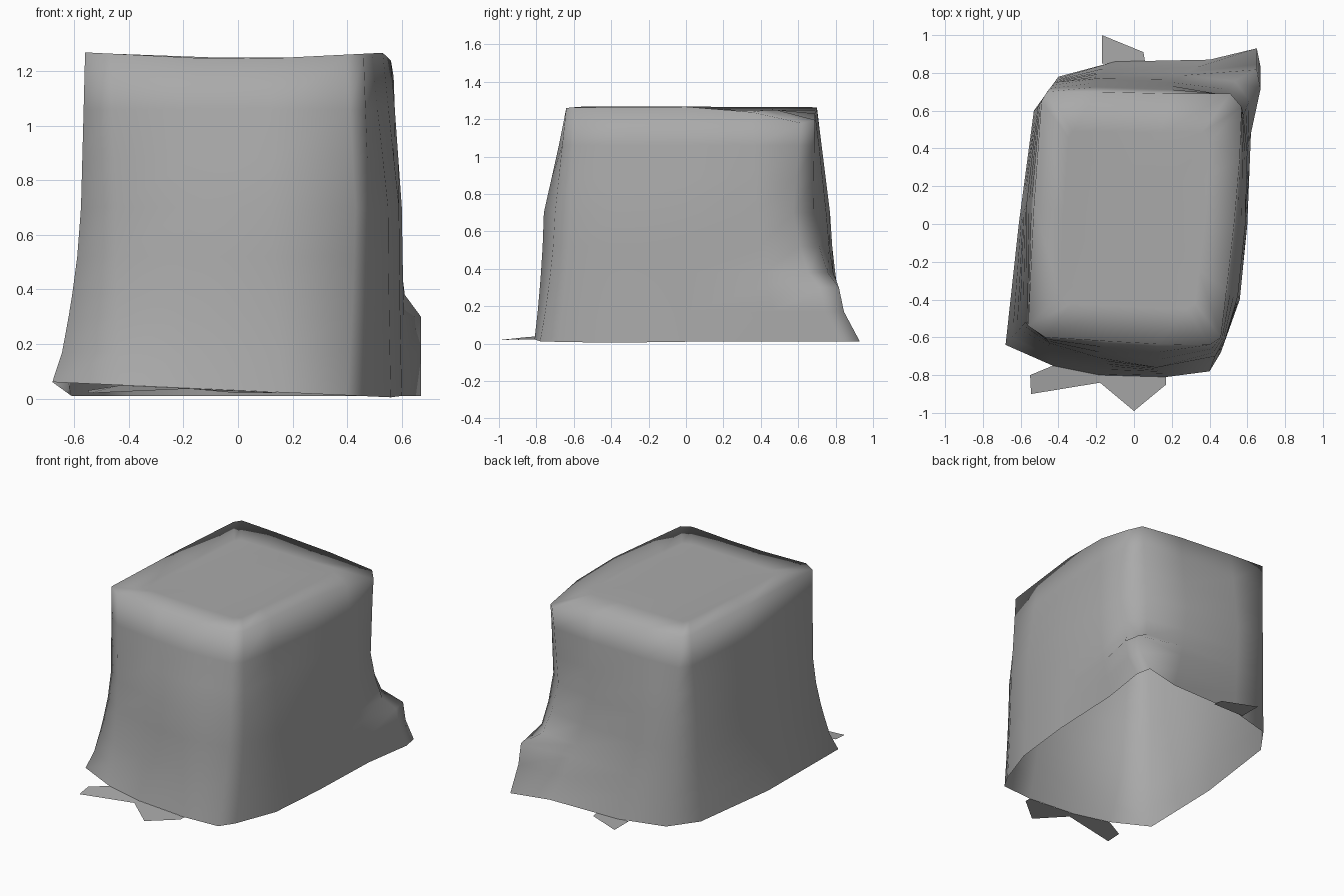
import bpy, bmesh

if "Cube" in bpy.data.objects:
    bpy.data.objects.remove(bpy.data.objects["Cube"])

grey = bpy.data.materials.new("plain grey")
grey.diffuse_color = (0.4, 0.4, 0.4, 1)
grey.use_nodes = True
grey.node_tree.nodes["Principled BSDF"].inputs["Base Color"].default_value = grey.diffuse_color

# Outlines run counter-clockwise from the front left corner
TOP = [(-.56, -.54), (-.47, -.60), (-.15, -.62), (.12, -.635), (.40, -.64), (.46, -.60),
       (.49, -.35), (.53, 0), (.56, .35), (.57, .62), (.51, .69), (.20, .69),
       (-.20, .70), (-.46, .70), (-.49, .65), (-.53, .10)]
MID = [(-.575, -.52), (-.45, -.63), (-.18, -.71), (.12, -.76), (.43, -.70), (.48, -.62),
       (.55, -.38), (.59, 0), (.60, .38), (.58, .575), (.47, .68), (.20, .75),
       (-.20, .77), (-.42, .75), (-.51, .62), (-.57, .10)]
RIM = [(-.68, -.64), (-.43, -.75), (-.18, -.80), (.17, -.81), (.40, -.78), (.46, -.68),
       (.56, -.40), (.60, 0), (.62, .50), (.68, .83), (.67, .93), (.40, .87),
       (-.10, .86), (-.40, .78), (-.53, .60), (-.61, 0)]
Z_TOP, Z_MID = 1.26, .70
FLAP = (9, 10)                              # back right corner flares out as a low flap
SAG = {8: .03, 9: .09, 10: .07, 11: .02}    # back right top corner droops
N = len(TOP)


def mix(a, b, t):
    return a + (b - a) * t


def rim_z(x, y):
    return .03 - .045 * x if y < 0 else .01


def wall_point(i, z):
    """Point of column i at height z, blending the three outlines."""
    if z >= Z_MID:
        t = (z - Z_MID) / (Z_TOP - Z_MID)
        x, y = (mix(m, p, t) for m, p in zip(MID[i], TOP[i]))
        if z == Z_TOP:
            z = 1.24 + .05 * abs(x) - SAG.get(i, 0)
        return x, y, z
    t = (1 - z / Z_MID) ** 1.5
    tx = t
    if i in FLAP:
        tx = .9 if z < .33 else t
        t = max(t, .55) if z < .33 else t
    x, y = mix(MID[i][0], RIM[i][0], tx), mix(MID[i][1], RIM[i][1], t)
    return x, y, (rim_z(x, y) if z == 0 else z)


def finish(bm, name):
    mesh = bpy.data.meshes.new(name)
    bm.to_mesh(mesh)
    bm.free()
    mesh.materials.append(grey)
    for p in mesh.polygons:
        p.use_smooth = True
    ob = bpy.data.objects.new(name, mesh)
    bpy.context.collection.objects.link(ob)
    return ob


# Draped cover: walls, soft top edge and top, open underneath
bm = bmesh.new()
rings = [[bm.verts.new(wall_point(i, z)) for i in range(N)]
         for z in (0, .17, .30, .38, .52, Z_MID, .88, 1.06, Z_TOP)]
for s in (.7, .35):
    rings.append([bm.verts.new((x * s, y * s, 1.25)) for x, y in TOP])
for a, b in zip(rings, rings[1:]):
    for i in range(N):
        j = (i + 1) % N
        bm.faces.new((a[i], a[j], b[j], b[i]))
centre = bm.verts.new((0, 0, 1.25))
for i in range(N):
    bm.faces.new((rings[-1][i], rings[-1][(i + 1) % N], centre))
finish(bm, "draped_cover")

# Loose flat scraps spreading out from the hem
SCRAPS = {
    "front_point": [(-.18, -.80, .038), (-.18, -.84, .036), (0, -.99, .02),
                    (.17, -.85, .022), (.17, -.81, .022)],
    "front_left_scrap": [(-.55, -.80, .03), (-.545, -.90, .02), (-.18, -.84, .036),
                         (-.18, -.80, .038), (-.43, -.75, .049)],
    "back_scrap": [(.06, .85, .01), (.05, .91, .01), (-.17, 1.0, .01), (-.17, .85, .01)],
}
for name, pts in SCRAPS.items():
    bm = bmesh.new()
    face = bm.faces.new([bm.verts.new(p) for p in pts])
    face.normal_update()
    if face.normal.z < 0:
        face.normal_flip()
    finish(bm, name)
